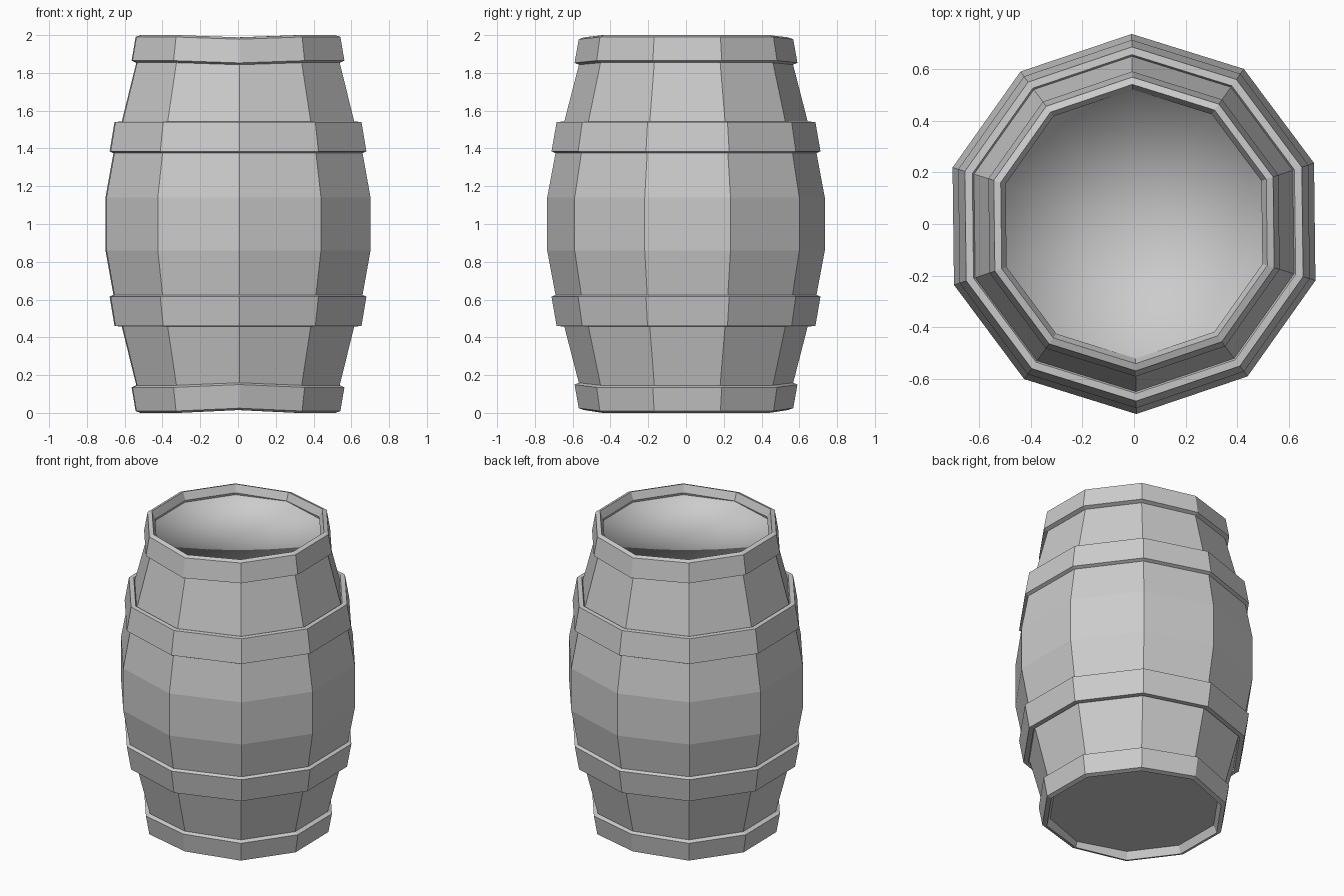
import bpy, bmesh, math

if "Cube" in bpy.data.objects:
    bpy.data.objects.remove(bpy.data.objects["Cube"], do_unlink=True)

SIDES = 10
TURN = math.radians(90.7)

grey = bpy.data.materials.new("plain_grey")
grey.use_nodes = True
grey.diffuse_color = (0.6, 0.6, 0.6, 1)
grey.node_tree.nodes["Principled BSDF"].inputs["Base Color"].default_value = (0.6, 0.6, 0.6, 1)


def lathe(name, profile, closed=False, cap_end=False, smooth=False, dip=0.0):
    """Ten-sided turned part from (radius, z) points, listed so faces look outward."""
    bm = bmesh.new()
    rings = []
    for r, z in profile:
        ring = []
        for i in range(SIDES):
            a = TURN + math.tau * i / SIDES
            # the front and back corners of the rims are slightly worn down
            worn = dip if i in (0, SIDES // 2) else 0
            ring.append(bm.verts.new((r * math.cos(a), r * math.sin(a), z - worn)))
        rings.append(ring)
    pairs = list(zip(rings, rings[1:]))
    if closed:
        pairs.append((rings[-1], rings[0]))
    for lower, upper in pairs:
        for i in range(SIDES):
            j = (i + 1) % SIDES
            bm.faces.new((lower[i], lower[j], upper[j], upper[i]))
    if cap_end:
        hub = bm.verts.new((0, 0, profile[-1][1]))
        for i in range(SIDES):
            bm.faces.new((rings[-1][i], rings[-1][(i + 1) % SIDES], hub))
    for f in bm.faces:
        f.smooth = smooth
    mesh = bpy.data.meshes.new(name)
    bm.to_mesh(mesh)
    bm.free()
    mesh.materials.append(grey)
    obj = bpy.data.objects.new(name, mesh)
    bpy.context.collection.objects.link(obj)
    return obj


def flip(profile):
    """Mirror a profile about mid height, keeping its faces outward."""
    return [(r, 2 - z) for r, z in reversed(profile)]


# Bulging staves
upper = [(0.735, 1.14), (0.69, 1.38), (0.645, 1.54), (0.56, 1.87)]
lathe("staves", flip(upper) + upper)

# Middle hoops, leaning with the staves
hoop = [(0.68, 1.37), (0.712, 1.385), (0.685, 1.54), (0.655, 1.542), (0.635, 1.5)]
lathe("upper_hoop", hoop, closed=True)
lathe("lower_hoop", flip(hoop), closed=True)

# End rims with a chamfered inner lip
rim = [(0.555, 1.85), (0.59, 1.865), (0.568, 1.99), (0.54, 2.0), (0.52, 1.95)]
lathe("top_rim", rim, closed=True, dip=0.012)
lathe("bottom_rim", flip(rim), closed=True, dip=-0.015)

# Recessed end boards: the top one curves softly up into the rim
lathe("top_board", [(0.532, 1.965), (0.532, 1.935)], cap_end=True, smooth=True)
for p in bpy.data.objects["top_board"].data.polygons:
    p.use_smooth = True
bottom = lathe("bottom_board", [(0.535, 0.06), (0.53, 0.05)], cap_end=True)
bottom.data.flip_normals()
top = bpy.data.objects["top_board"]
if top.data.polygons[0].normal.dot(top.data.polygons[0].center) > 0 and \
        top.data.polygons[0].normal.xy.dot(top.data.polygons[0].center.xy) > 0:
    top.data.flip_normals()
